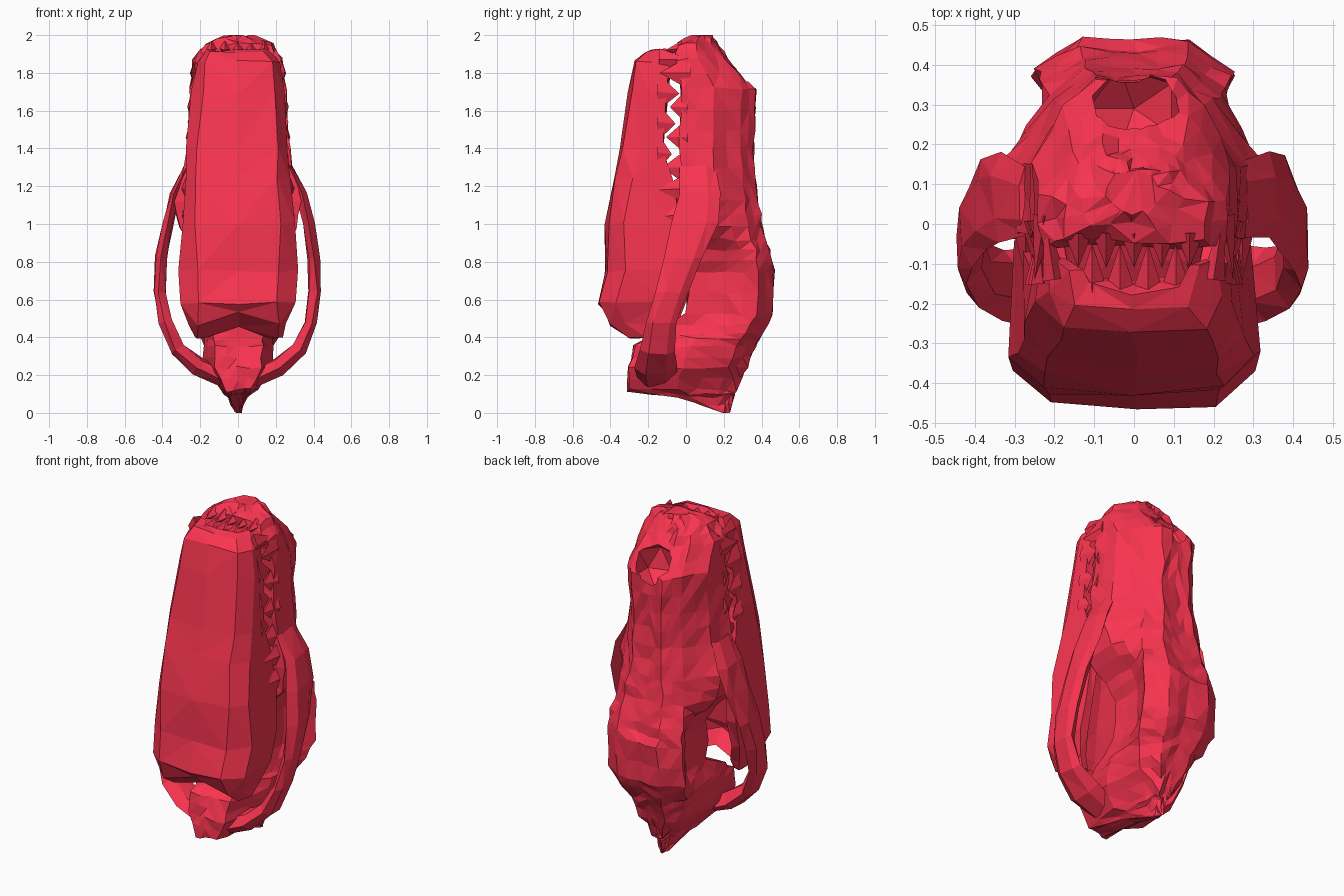
import bpy, bmesh, random
from mathutils import Vector

if "Cube" in bpy.data.objects:
    bpy.data.objects.remove(bpy.data.objects["Cube"])

random.seed(4)
red = bpy.data.materials.new("red")
red.diffuse_color = (0.95, 0.035, 0.08, 1)
red.use_nodes = True
red.node_tree.nodes["Principled BSDF"].inputs["Base Color"].default_value = red.diffuse_color


def finish(name, bm, cuts=0, jitter=0.0):
    if cuts:
        bmesh.ops.subdivide_edges(bm, edges=bm.edges[:], cuts=cuts, use_grid_fill=True)
    bmesh.ops.triangulate(bm, faces=bm.faces[:])
    for v in bm.verts:
        v.co += Vector([random.uniform(-jitter, jitter) for _ in range(3)])
        v.co.z = min(max(v.co.z, 0), 2)
    bmesh.ops.recalc_face_normals(bm, faces=bm.faces[:])
    me = bpy.data.meshes.new(name)
    bm.to_mesh(me)
    bm.free()
    me.materials.append(red)
    ob = bpy.data.objects.new(name, me)
    bpy.context.collection.objects.link(ob)
    return ob


def loft(name, rings, cuts=0, jitter=0.0):
    bm = bmesh.new()
    vs = [[bm.verts.new(p) for p in r] for r in rings]
    n = len(vs[0])
    for a, b in zip(vs, vs[1:]):
        for i in range(n):
            j = (i + 1) % n
            bm.faces.new((a[i], a[j], b[j], b[i]))
    bm.faces.new(vs[0])
    bm.faces.new(vs[-1])
    return finish(name, bm, cuts, jitter)


def mirrored(half, z):
    # half outline starts and ends on the middle line
    pts = half + [(-x, y) for x, y in half[-2:0:-1]]
    return [(x, y, z) for x, y in pts]


# Upper skull: z, palate y, roof y, palate / middle / roof half widths
upper = [
    (2.00, 0.03, 0.14, .04, .08, .05), (1.95, -0.04, 0.17, .17, .18, .11),
    (1.87, -0.06, 0.22, .23, .24, .15), (1.72, -0.02, 0.37, .25, .25, .18),
    (1.50, -0.03, 0.36, .26, .25, .17), (1.30, -0.03, 0.355, .28, .28, .17),
    (1.12, -0.04, 0.38, .33, .33, .20), (0.98, -0.03, 0.405, .31, .31, .22),
    (0.86, 0.00, 0.44, .19, .20, .24), (0.75, 0.02, 0.465, .15, .15, .245),
    (0.52, 0.00, 0.455, .14, .15, .25), (0.42, -0.17, 0.41, .13, .17, .22),
    (0.35, -0.27, 0.37, .13, .18, .18), (0.24, -0.30, 0.32, .12, .18, .14),
    (0.12, -0.31, 0.27, .07, .10, .06), (0.09, -0.05, 0.25, .05, .05, .04),
    (0.00, 0.19, 0.225, .012, .015, .01),
]
rings = []
for z, yf, yb, wf, wm, wb in upper:
    d = yb - yf
    rings.append(mirrored([(0, yf), (wf, yf), (wm, yf + .45 * d),
                           (wb, yb - .17 * d), (.55 * wb, yb), (0, yb - .01)], z))
skull = loft("upper_skull", rings, 1, .010)

# Nostril cavity
bm = bmesh.new()
bmesh.ops.create_icosphere(bm, subdivisions=1, radius=1)
bmesh.ops.scale(bm, vec=(.13, .12, .14), verts=bm.verts)
bmesh.ops.translate(bm, vec=(0, .29, 1.75), verts=bm.verts)
cutter = finish("nostril_cutter", bm)
cutter.hide_render = True
cutter.hide_set(True)
mod = skull.modifiers.new("nostril", 'BOOLEAN')
mod.operation, mod.object, mod.solver = 'DIFFERENCE', cutter, 'EXACT'

# Lower jaw: channel section; z, outer y, rim y, front / side half widths, floor y
jaw = [
    (1.92, -.22, -.11, .14, .17, -.17), (1.86, -.275, -.08, .18, .22, -.15),
    (1.70, -.30, -.10, .19, .245, -.19), (1.40, -.35, -.12, .21, .27, -.23),
    (1.24, -.38, -.07, .215, .285, -.26), (1.00, -.425, -.03, .22, .30, -.29),
    (0.75, -.43, -.05, .22, .31, -.31), (0.58, -.465, -.10, .21, .30, -.34),
    (0.47, -.42, -.15, .22, .26, -.36), (0.40, -.31, -.18, .21, .23, -.27),
]
rings = []
for z, yf, yr, wf, ws, fl in jaw:
    lift = .06 if z < .5 else 0
    r = mirrored([(0, yf), (wf, yf + .01), (ws, yf + .10), (ws * .95, yr),
                  (ws * .78, yr), (ws * .68, fl + .02), (0, fl)], z)
    rings.append([(x, y, q + lift * (abs(x) < .1)) for x, y, q in r])
loft("lower_jaw", rings, 0, .010)

# Cheek arches sweep forward and down to the jaw joint: x, y, z, half x, half y
arch = [
    (.27, .06, 1.30, .02, .09), (.33, .07, 1.16, .03, .11), (.37, .05, 1.00, .03, .12),
    (.40, -.01, .82, .035, .10), (.405, -.07, .64, .035, .085),
    (.385, -.13, .48, .035, .085), (.32, -.15, .34, .04, .09),
    (.21, -.16, .25, .05, .11), (.08, -.16, .19, .05, .10),
]
for s, side in ((1, "right"), (-1, "left")):
    rings = []
    for i, (x, y, z, a, b) in enumerate(arch):
        p, q = arch[max(i - 1, 0)], arch[min(i + 1, len(arch) - 1)]
        t = Vector((q[0] - p[0], 0, q[2] - p[2])).normalized()
        n = Vector((-t.z, 0, t.x))
        ring = []
        for u, v in ((1, -.5), (1, .5), (.3, 1), (-.8, .5), (-.8, -.5), (.3, -1)):
            c = Vector((x, y + v * b, z)) + n * a * u
            ring.append((s * c.x, c.y, c.z))
        rings.append(ring)
    loft(side + "_cheek_arch", rings, 0, .008)


def tooth(bm, base, tip, along, width, depth):
    # four-sided pyramid with its base along the gum line
    base, tip, along = Vector(base), Vector(tip), Vector(along).normalized()
    across = along.cross(tip - base).normalized() * depth
    al = along * width
    q = [bm.verts.new(base + o) for o in (al, across, -al, -across)]
    t = bm.verts.new(tip)
    bm.faces.new(q)
    for i in range(4):
        bm.faces.new((q[i], q[(i + 1) % 4], t))


# Side and front teeth, upper and lower rows interlocking
up, low = bmesh.new(), bmesh.new()
for s in (1, -1):
    for k in range(3):
        z = 1.30 + .16 * k
        x = .255 - .008 * k
        yo = .02 * k
        tooth(up, (s * x, .01, z), (s * (x - .01), -.125 + yo, z), (0, 0, 1), .10, .03)
        tooth(low, (s * (x - .01), -.15, z + .08), (s * x, -.075 + yo, z + .07),
              (0, 0, 1), .10, .03)
    # worn cheek teeth
    for z in (1.05, 1.19):
        tooth(up, (s * .275, .02, z), (s * .27, -.15, z - .01), (0, 0, 1), .09, .035)
    # fangs at the muzzle corners
    tooth(up, (s * .225, .02, 1.80), (s * .25, -.14, 1.80), (0, 0, 1), .09, .03)
    tooth(low, (s * .2, -.14, 1.87), (s * .225, .03, 1.87), (0, 0, 1), .06, .03)
for k in range(5):
    x = -.14 + .07 * k
    tooth(up, (x, -.02, 1.93), (x, -.11, 1.92), (1, 0, 0), .036, .04)
for k in range(4):
    x = -.105 + .07 * k
    tooth(low, (x, -.16, 1.88), (x, -.05, 1.92), (1, 0, 0), .036, .035)
finish("upper_teeth", up)
finish("lower_teeth", low)
